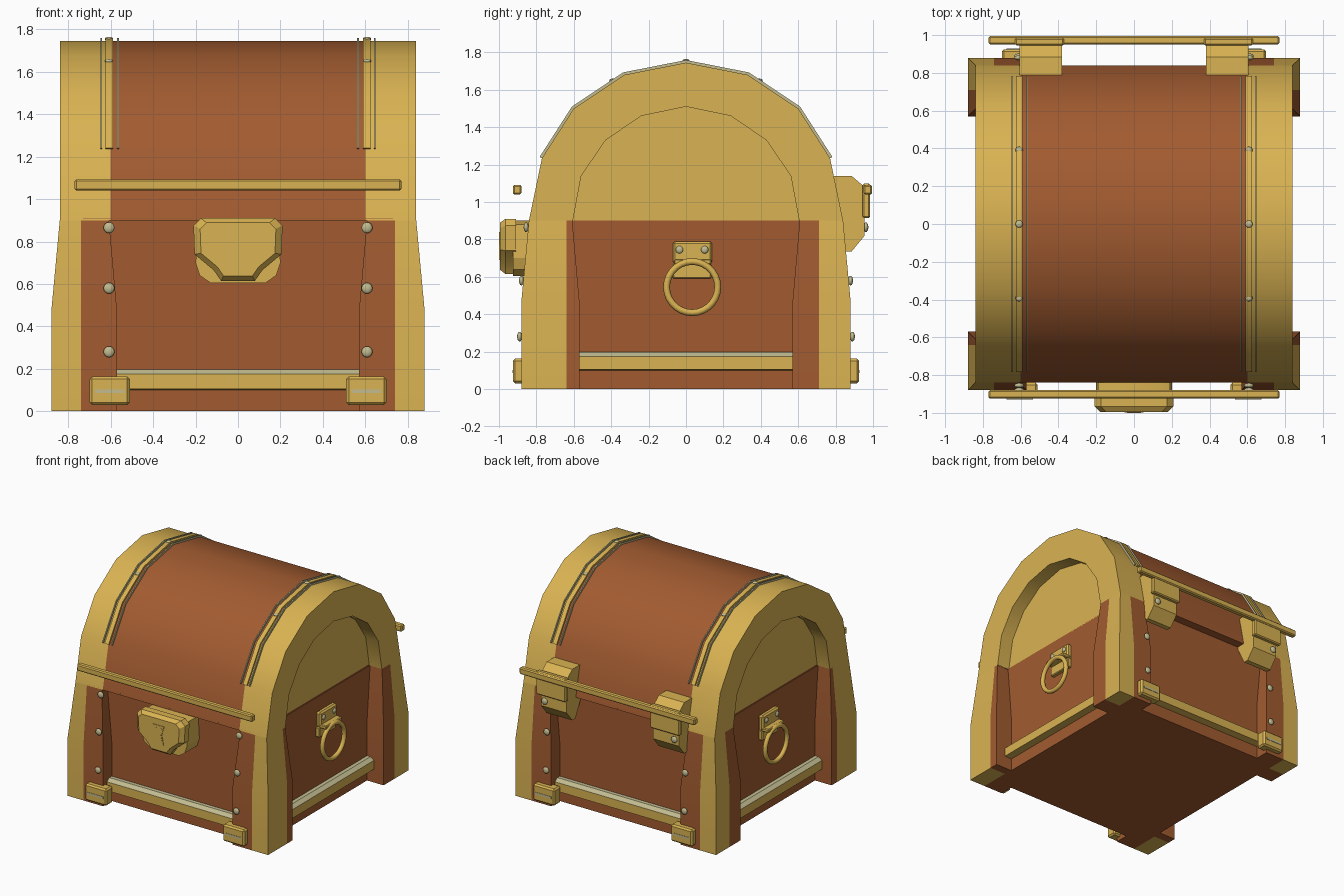
import bpy, bmesh, math
from mathutils import Matrix

if "Cube" in bpy.data.objects:
    bpy.data.objects.remove(bpy.data.objects["Cube"])


def material(name, rgb):
    m = bpy.data.materials.new(name)
    m.diffuse_color = (*rgb, 1)
    m.use_nodes = True
    m.node_tree.nodes["Principled BSDF"].inputs["Base Color"].default_value = m.diffuse_color
    return m


BROWN, GOLD, PALE = 0, 1, 2
MATS = [material("brown wood", (0.36, 0.105, 0.030)),
        material("gold metal", (0.70, 0.45, 0.085)),
        material("pale metal", (0.54, 0.50, 0.28))]


def finish(name, bm, colour=None, angle=35):
    bmesh.ops.recalc_face_normals(bm, faces=bm.faces)
    if colour is not None:
        for f in bm.faces:
            f.material_index = colour
    me = bpy.data.meshes.new(name)
    bm.to_mesh(me)
    bm.free()
    for m in MATS:
        me.materials.append(m)
    ob = bpy.data.objects.new(name, me)
    bpy.context.collection.objects.link(ob)
    bpy.ops.object.select_all(action='DESELECT')
    ob.select_set(True)
    bpy.context.view_layer.objects.active = ob
    bpy.ops.object.shade_smooth_by_angle(angle=math.radians(angle))
    return ob


def loft(bm, loops, closed=True, caps=True):
    """Skin a list of point loops; returns the side faces row by row."""
    rows = [[bm.verts.new(p) for p in lp] for lp in loops]
    n = len(rows[0])
    faces = [[bm.faces.new((a[i], a[(i + 1) % n], b[(i + 1) % n], b[i]))
              for i in range(n if closed else n - 1)] for a, b in zip(rows, rows[1:])]
    if caps:
        bm.faces.new(rows[0])
        bm.faces.new(rows[-1])
    return faces, rows


def box(name, x, y, z, colour, bevel=0.0):
    bm = bmesh.new()
    loft(bm, [[(x[0], y[0], h), (x[1], y[0], h), (x[1], y[1], h), (x[0], y[1], h)] for h in z])
    if bevel:
        bmesh.ops.bevel(bm, geom=bm.edges[:], offset=bevel, segments=1, affect='EDGES')
    return finish(name, bm, colour)


def rivet(name, p, axis, r=0.026):
    bm = bmesh.new()
    bmesh.ops.create_uvsphere(bm, u_segments=12, v_segments=8, radius=r)
    s = [1, 1, 1]
    s[axis] = 0.5
    bmesh.ops.transform(bm, matrix=Matrix.Translation(p) @ Matrix.Diagonal((*s, 1)), verts=bm.verts)
    finish(name, bm, PALE, 60)


def span(s, a, b):
    return sorted((s * a, s * b))


def mirrored(half):
    return [(-y, z) for y, z in half] + [(y, z) for y, z in half[-2::-1]]


# chest body
box("body", (-0.735, 0.735), (-0.77, 0.77), (0, 0.9), BROWN)

# domed lid with gold end arches and recessed end panels
outer = mirrored([(0.84, 0.9), (0.77, 1.235), (0.6, 1.5), (0.33, 1.68), (0, 1.745)])
inner = mirrored([(0.605, 0.9), (0.56, 1.14), (0.43, 1.33), (0.24, 1.46), (0, 1.51)])
stations = [(-0.73, inner), (-0.84, inner), (-0.84, outer), (-0.6, outer),
            (0.6, outer), (0.84, outer), (0.84, inner), (0.73, inner)]
bm = bmesh.new()
rows, _ = loft(bm, [[(x, y, z) for y, z in prof] for x, prof in stations], closed=False)
for f in bm.faces:
    f.material_index = GOLD
for f in rows[3]:
    f.material_index = BROWN
finish("lid", bm)
box("lid_underside", (-0.73, 0.73), (-0.838, 0.838), (0.9, 0.91), BROWN)


# raised straps following the dome
def arch_strip(name, x0, x1, t, colour):
    def grow(t):
        k = 1 + t / 0.84
        return [(y * k, 0.9 + (z - 0.9) * k) for y, z in outer[1:-1]]
    lo, hi = grow(-0.01), grow(t)
    bm = bmesh.new()
    loft(bm, [[(x0, *a), (x1, *a), (x1, *b), (x0, *b)] for a, b in zip(lo, hi)])
    finish(name, bm, colour)


for s in (-1, 1):
    arch_strip("lid_strap", *span(s, 0.59, 0.625), 0.014, GOLD)
    for x in (0.566, 0.644):
        arch_strip("lid_strap_edge", s * x - 0.004, s * x + 0.004, 0.014, PALE)
    for y, z in ((0, 1.755), (0.39, 1.65), (-0.39, 1.65)):
        rivet("strap_rivet", (s * 0.608, y, z), 2, 0.02)

# corner posts: gold outer corner, brown towards the panels
for sx in (-1, 1):
    for sy, ym in ((-1, 0.64), (1, 0.71)):
        bm = bmesh.new()
        loops = []
        for z, o, i in ((0, 0.88, 0.57), (0.47, 0.88, 0.57), (0.9, 0.84, 0.608)):
            m = 0.74
            plan = [(i, i), (m, i), (o, i), (o, ym), (o, o), (m, o), (i, o), (i, ym)]
            loops.append([(sx * x, sy * y, z) for x, y in plan])
        rows, rings = loft(bm, loops, caps=False)
        for row in rows:
            for k in (3, 4):
                row[k].material_index = GOLD
        for ring, z in ((rings[0], 0), (rings[-1], 0.9)):
            c = bm.verts.new((sx * 0.74, sy * ym, z))
            for k in (1, 3, 5, 7):
                f = bm.faces.new((ring[k - 2], ring[k - 1], ring[k], c))
                f.material_index = GOLD if k == 5 else BROWN
        finish("corner_post", bm)


# lower trims with a pale sloping top edge
def trim(name, length, inside, rot):
    prof = [(inside, 0.1), (inside + 0.06, 0.105), (inside + 0.06, 0.175), (inside + 0.03, 0.197), (inside, 0.197)]
    bm = bmesh.new()
    rows, _ = loft(bm, [[(x, -d, z) for d, z in prof] for x in (-length, length)])
    for f in bm.faces:
        f.material_index = GOLD
    rows[0][2].material_index = rows[0][3].material_index = PALE
    bmesh.ops.rotate(bm, verts=bm.verts, matrix=Matrix.Rotation(rot, 3, 'Z'))
    finish(name, bm, angle=20)


for k in range(4):
    trim("lower_trim", 0.57, 0.735 if k % 2 else 0.77, k * math.pi / 2)

# foot brackets and post rivets, front and back
for sx in (-1, 1):
    for sy in (-1, 1):
        box("foot_bracket", span(sx, 0.51, 0.7), span(sy, 0.84, 0.925), (0.03, 0.163), GOLD, 0.012)
        box("bracket_slot", span(sx, 0.535, 0.675), span(sy, 0.92, 0.928), (0.086, 0.102), PALE)
        for y, z in ((0.89, 0.28), (0.88, 0.58)):
            rivet("post_rivet", (sx * 0.608, sy * y, z), 1)
    rivet("post_rivet", (sx * 0.608, -0.855, 0.865), 1)

# long bars across the front and back
for y in ((-0.925, -0.88), (0.95, 0.995)):
    box("long_bar", (-0.77, 0.77), y, (1.04, 1.092), GOLD, 0.008)

# back hinges
hinge = [(0.76, 1.14), (0.885, 1.14), (0.955, 1.08), (0.955, 0.82), (0.885, 0.735), (0.845, 0.735), (0.76, 0.9)]
for s in (-1, 1):
    bm = bmesh.new()
    loft(bm, [[(x, y, z) for y, z in hinge] for x in span(s, 0.38, 0.605)])
    finish("hinge", bm, GOLD, 20)
    box("hinge_plate", span(s, 0.37, 0.63), (0.945, 0.985), (0.915, 1.1), GOLD, 0.008)
    rivet("hinge_rivet", (s * 0.57, 0.962, 0.865), 1)


# front lock: backing, bevelled cover and keyhole
def plate(name, half, layers, colour=GOLD):
    """Stack of scaled outlines along y; layers are (y, scale) about z centre 0.77."""
    ring = half + [(-x, z) for x, z in reversed(half)]
    bm = bmesh.new()
    loft(bm, [[(x * k, y, 0.77 + (z - 0.77) * k) for x, z in ring] for y, k in layers])
    finish(name, bm, colour, 20)


plate("lock_backing", [(0.12, 0.9), (0.19, 0.88), (0.2, 0.7), (0.18, 0.64), (0.13, 0.605)],
      [(-0.76, 1), (-0.925, 1)])
plate("lock_cover", [(0.175, 0.91), (0.21, 0.875), (0.205, 0.74), (0.115, 0.665), (0.08, 0.615)],
      [(-0.91, 1), (-0.965, 1), (-0.995, 0.85)])
key = [(0.05, 0.84), (0.028, 0.77), (0.045, 0.69)]
plate("keyhole_rim", key, [(-0.99, 1), (-0.999, 1)])
plate("keyhole", key, [(-0.99, 0.72), (-1.0, 0.72)])

# side ring handles
for s in (-1, 1):
    box("handle_plate", span(s, 0.73, 0.775), (-0.07, 0.14), (0.67, 0.79), GOLD, 0.012)
    box("handle_lug", span(s, 0.73, 0.82), (-0.065, 0.135), (0.665, 0.695), GOLD, 0.006)
    box("handle_tab", span(s, 0.73, 0.765), (-0.07, 0.135), (0.59, 0.67), GOLD, 0.006)
    for y in (-0.035, 0.1):
        rivet("handle_rivet", (s * 0.778, y, 0.745), 0, 0.02)
    bm = bmesh.new()
    N, R, r = 28, 0.137, 0.018
    rings = []
    for i in range(N + 1):
        a = 2 * math.pi * i / N
        rings.append([(s * 0.815 + r * math.sin(b), 0.033 + (R + r * math.cos(b)) * math.cos(a),
                       0.545 + (R + r * math.cos(b)) * math.sin(a))
                      for b in (math.pi / 4 * j for j in range(8))])
    loft(bm, rings, caps=False)
    bmesh.ops.remove_doubles(bm, verts=bm.verts, dist=1e-5)
    finish("ring_handle", bm, GOLD, 60)
